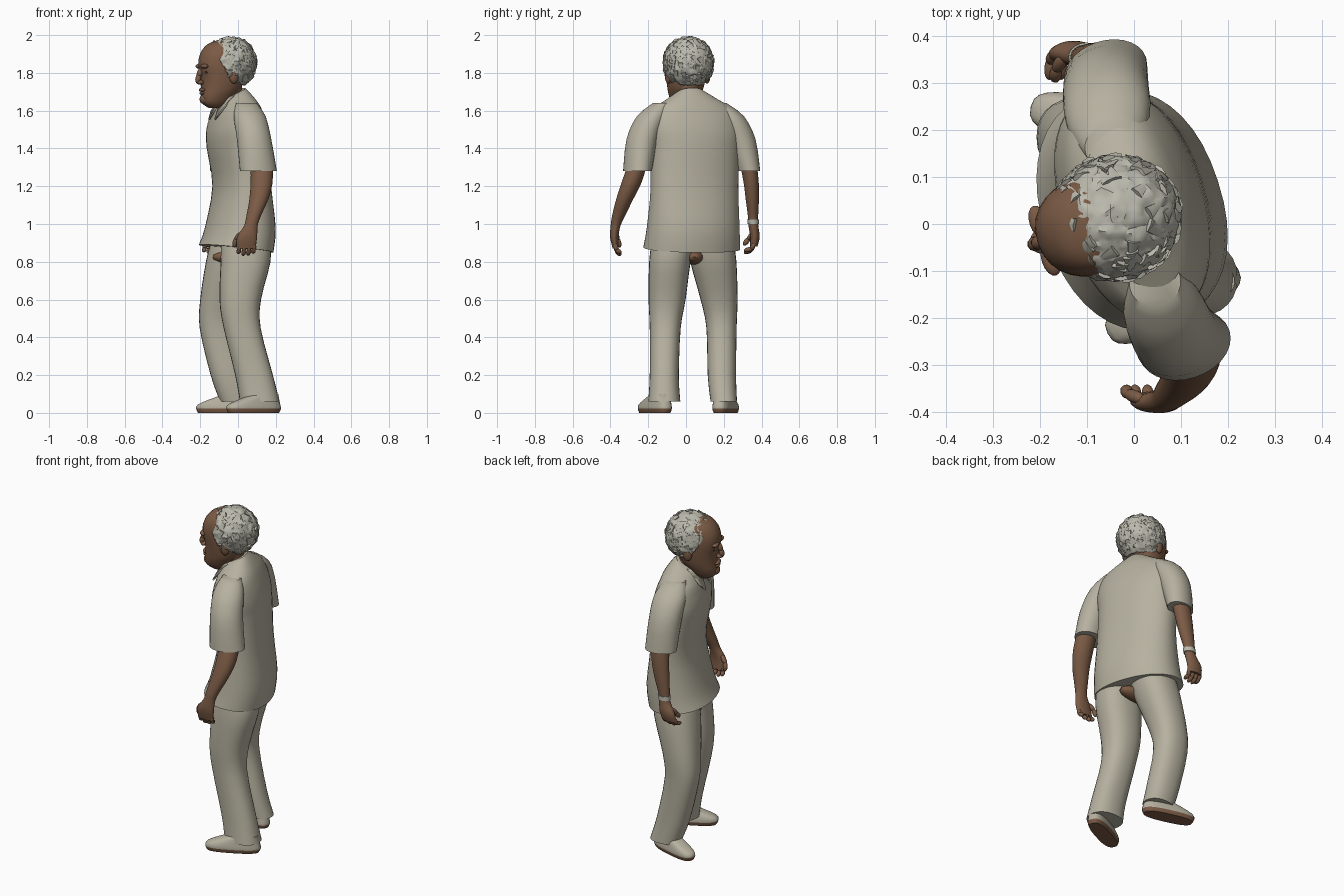
import bpy, bmesh, math, random
from mathutils import Matrix, Vector, noise

random.seed(4)
if "Cube" in bpy.data.objects:
    bpy.data.objects.remove(bpy.data.objects["Cube"])


def material(name, rgb):
    m = bpy.data.materials.new(name)
    m.use_nodes = True
    m.diffuse_color = (*rgb, 1)
    m.node_tree.nodes["Principled BSDF"].inputs["Base Color"].default_value = (*rgb, 1)
    return m


CLOTH = material("beige cloth", (0.47, 0.44, 0.35))
HAIR = material("grey hair", (0.50, 0.49, 0.42))
SKIN = material("brown skin", (0.20, 0.105, 0.06))
DARK = material("dark eye", (0.05, 0.03, 0.02))
YAW = math.radians(18)
HEAD = Matrix.Translation((-0.05, 0.01, 0)) @ Matrix.Rotation(YAW, 4, 'Z')


def finish(name, bm, mats, matrix=None, angle=40):
    if matrix:
        bm.transform(matrix)
    bmesh.ops.recalc_face_normals(bm, faces=bm.faces)
    me = bpy.data.meshes.new(name)
    bm.to_mesh(me)
    bm.free()
    for m in mats:
        me.materials.append(m)
    ob = bpy.data.objects.new(name, me)
    bpy.context.collection.objects.link(ob)
    bpy.ops.object.select_all(action='DESELECT')
    ob.select_set(True)
    bpy.context.view_layer.objects.active = ob
    bpy.ops.object.shade_smooth_by_angle(angle=math.radians(angle))
    return ob


def smooth_rings(rings, steps):
    """Blend the given sections with a Catmull-Rom spline."""
    out, last = [], len(rings) - 1
    for i in range(last):
        a, b, c, d = (Vector(rings[min(max(i + k, 0), last)]) for k in (-1, 0, 1, 2))
        for s in range(steps):
            t = s / steps
            out.append(b + (c - a) * t / 2 + (a - 2.5 * b + 2 * c - d / 2) * t ** 2
                       + (1.5 * (b - c) + (d - a) / 2) * t ** 3)
    return out + [Vector(rings[-1])]


def loft(name, rings, mats, yaw=0, power=2, sides=28, steps=3, tilt=None, matrix=None, rule=None):
    """Skin level sections (x, y, z, depth, width); tilt gives the slope at height z."""
    bm, loops = bmesh.new(), []
    for x, y, z, rx, ry in smooth_rings(rings, steps):
        loop = []
        for k in range(sides):
            c, s = math.cos(k * math.tau / sides), math.sin(k * math.tau / sides)
            u = math.copysign(abs(c) ** (2 / power), c) * rx
            v = math.copysign(abs(s) ** (2 / power), s) * ry
            dz = tilt(z) * u if tilt else 0
            loop.append(bm.verts.new((x + u * math.cos(yaw) - v * math.sin(yaw),
                                      y + u * math.sin(yaw) + v * math.cos(yaw), z + dz)))
        loops.append(loop)
    for a, b in zip(loops, loops[1:]):
        for k in range(sides):
            j = (k + 1) % sides
            bm.faces.new((a[k], a[j], b[j], b[k]))
    bm.faces.new(loops[0])
    bm.faces.new(loops[-1])
    if rule:
        for f in bm.faces:
            f.material_index = rule(f.calc_center_median())
    return finish(name, bm, mats, matrix)


def blob(name, centre, radii, mat, matrix=None):
    bm = bmesh.new()
    bmesh.ops.create_uvsphere(bm, u_segments=16, v_segments=10, radius=1)
    bm.transform(Matrix.Translation(centre) @ Matrix.Diagonal((*radii, 1)))
    return finish(name, bm, [mat], matrix)


def chain(name, points, radius, mat, matrix=None):
    """Rounded segments joining the points, for fingers and the nose."""
    bm = bmesh.new()
    for p, q in zip(map(Vector, points), map(Vector, points[1:])):
        turn = (q - p).to_track_quat('Z', 'Y').to_matrix().to_4x4()
        size = Matrix.Diagonal((radius, radius, (q - p).length / 2 + radius * 0.7, 1))
        bmesh.ops.create_uvsphere(bm, u_segments=10, v_segments=8, radius=1,
                                  matrix=Matrix.Translation((p + q) / 2) @ turn @ size)
    return finish(name, bm, [mat], matrix)


# Shirt body, with a hem that rises and a collar that drops at the front
def shirt_slope(z):
    return max(0, (z - 1.6) * 5) - max(0, (0.96 - z) * 1.3)


loft("shirt_body", [
    (-0.01, 0.03, 0.87, 0.185, 0.26), (0.012, 0.038, 0.98, 0.175, 0.25),
    (0.02, 0.045, 1.20, 0.14, 0.238), (0.0, 0.045, 1.40, 0.15, 0.245),
    (-0.005, 0.04, 1.50, 0.145, 0.255), (-0.005, 0.035, 1.60, 0.115, 0.23),
    (-0.015, 0.025, 1.65, 0.09, 0.15), (-0.03, 0.015, 1.69, 0.068, 0.075)],
    [CLOTH], YAW, 2.2, sides=40, tilt=shirt_slope)

# Short sleeves
loft("left_sleeve", [
    (0.108, -0.257, 1.28, 0.1, 0.073), (0.085, -0.232, 1.45, 0.092, 0.082),
    (0.062, -0.18, 1.57, 0.085, 0.08), (0.045, -0.125, 1.64, 0.055, 0.05)], [CLOTH], YAW)
loft("right_sleeve", [
    (-0.06, 0.327, 1.28, 0.09, 0.063), (-0.06, 0.285, 1.45, 0.092, 0.082),
    (-0.055, 0.228, 1.57, 0.09, 0.078), (-0.05, 0.165, 1.64, 0.055, 0.05)], [CLOTH], YAW)

# Collar flaps: flat tapered plates either side of the opening
for label, side in (("left", -1), ("right", 1)):
    bm = bmesh.new()
    corners = [(-0.02, 0.085, 1.685), (-0.078, 0.018, 1.635), (-0.115, 0.05, 1.555), (-0.09, 0.09, 1.6)]
    bm.faces.new([bm.verts.new((x, y * side, z)) for x, y, z in corners])
    flap = finish(label + "_collar", bm, [CLOTH], Matrix.Translation((0.018, 0.005, 0)) @ HEAD)
    flap.modifiers.new("thickness", 'SOLIDIFY').thickness = 0.009

# Trousers
loft("left_trouser_leg", [
    (0.115, -0.115, 0.06, 0.105, 0.085), (0.085, -0.115, 0.2, 0.1, 0.077),
    (0.022, -0.11, 0.45, 0.098, 0.082), (0.012, -0.1, 0.6, 0.11, 0.098),
    (0.04, -0.085, 0.8, 0.132, 0.11), (0.04, -0.06, 0.92, 0.13, 0.12)], [CLOTH], power=2.3)
loft("right_trouser_leg", [
    (-0.005, 0.2, 0.06, 0.09, 0.07), (-0.05, 0.19, 0.2, 0.095, 0.075),
    (-0.105, 0.188, 0.45, 0.098, 0.08), (-0.095, 0.175, 0.6, 0.105, 0.098),
    (-0.045, 0.145, 0.8, 0.125, 0.122), (-0.02, 0.13, 0.92, 0.12, 0.12)], [CLOTH], power=2.3)
blob("skin_between_legs", (0.0, 0.045, 0.825), (0.135, 0.055, 0.04), SKIN)

# Shoes: light uppers, brown soles
for label, x, y, turn in (("left", 0.083, -0.165, 26), ("right", -0.07, 0.21, -15)):
    place = Matrix.Translation((x, y, 0)) @ Matrix.Rotation(math.radians(turn), 4, 'Z')
    loft(label + "_shoe", [
        (0, 0, 0, 0.145, 0.045), (0, 0, 0.022, 0.155, 0.052), (0.003, 0, 0.045, 0.148, 0.05),
        (0.03, 0, 0.07, 0.115, 0.046), (0.07, 0, 0.1, 0.07, 0.042)],
        [CLOTH, SKIN], power=2.8, steps=2, matrix=place, rule=lambda c: int(c.z < 0.02))

# Arms and palms
loft("left_arm", [
    (0.043, -0.372, 0.87, 0.05, 0.016), (0.048, -0.38, 0.93, 0.053, 0.022),
    (0.068, -0.373, 0.99, 0.036, 0.026), (0.082, -0.358, 1.04, 0.038, 0.034),
    (0.11, -0.325, 1.13, 0.05, 0.045), (0.125, -0.288, 1.22, 0.058, 0.053),
    (0.125, -0.255, 1.32, 0.058, 0.05)], [SKIN])
loft("right_arm", [
    (-0.138, 0.358, 0.88, 0.045, 0.02), (-0.128, 0.365, 0.93, 0.048, 0.025),
    (-0.106, 0.357, 0.99, 0.033, 0.026), (-0.1, 0.355, 1.04, 0.035, 0.027),
    (-0.082, 0.351, 1.13, 0.046, 0.035), (-0.068, 0.345, 1.22, 0.052, 0.04),
    (-0.06, 0.33, 1.32, 0.055, 0.045)], [SKIN])
loft("wristband", [(-0.103, 0.356, 1.0, 0.037, 0.03), (-0.101, 0.355, 1.025, 0.038, 0.031)], [HAIR], steps=1)

# Fingers curl toward the body, thumbs lie in front
for k in range(4):
    x, drop = 0.008 + k * 0.026, 0.01 * abs(k - 1.4)
    chain(f"left_finger_{k + 1}", [(x, -0.374, 0.89), (x - 0.003, -0.368, 0.855 + drop / 2),
                                   (x - 0.006, -0.35, 0.835 + drop)], 0.0125, SKIN)
    x = -0.172 + k * 0.025
    chain(f"right_finger_{k + 1}", [(x, 0.36, 0.895), (x - 0.006, 0.347, 0.86 + drop / 2),
                                    (x - 0.008, 0.315, 0.845 + drop)], 0.0125, SKIN)
chain("left_thumb", [(0.015, -0.372, 0.95), (-0.012, -0.362, 0.92), (-0.018, -0.352, 0.885)], 0.014, SKIN)
chain("right_thumb", [(-0.15, 0.355, 0.95), (-0.165, 0.33, 0.92), (-0.168, 0.31, 0.895)], 0.014, SKIN)

# Neck and head
loft("neck", [(-0.035, 0.012, 1.56, 0.05, 0.05), (-0.04, 0.012, 1.66, 0.058, 0.058),
              (-0.04, 0.012, 1.78, 0.065, 0.07)], [SKIN], YAW)
loft("head", [
    (-0.07, 0, 1.615, 0.04, 0.035), (-0.072, 0, 1.64, 0.072, 0.06), (-0.06, 0, 1.68, 0.09, 0.08),
    (-0.042, 0, 1.72, 0.105, 0.093), (-0.035, 0, 1.78, 0.115, 0.103), (-0.032, 0, 1.84, 0.131, 0.108),
    (-0.028, 0, 1.90, 0.125, 0.105), (-0.02, 0, 1.95, 0.095, 0.085), (-0.01, 0, 1.975, 0.04, 0.04)],
    [SKIN], power=2.2, matrix=HEAD)
chain("nose", [(-0.152, 0, 1.82), (-0.166, 0, 1.785), (-0.172, 0, 1.755)], 0.016, SKIN, HEAD)
blob("nostrils", (-0.158, 0, 1.75), (0.02, 0.025, 0.013), SKIN, HEAD)
blob("upper_lip", (-0.146, 0, 1.71), (0.017, 0.035, 0.011), SKIN, HEAD)
blob("lower_lip", (-0.145, 0, 1.692), (0.015, 0.03, 0.009), SKIN, HEAD)
blob("chin", (-0.135, 0, 1.66), (0.024, 0.035, 0.026), SKIN, HEAD)
for label, side in (("left", -1), ("right", 1)):
    blob(label + "_brow", (-0.147, side * 0.042, 1.835), (0.02, 0.036, 0.013), SKIN, HEAD)
    blob(label + "_eye", (-0.136, side * 0.042, 1.803), (0.011, 0.018, 0.009), DARK, HEAD)
    blob(label + "_ear", (-0.005, side * 0.108, 1.785), (0.026, 0.017, 0.042), SKIN, HEAD)


# Hair: a lumpy cap trimmed along the hairline, with small overlapping locks
def below_hairline(p):
    return p.z < 1.735 + max(0, -p.x) * 1.6


CENTRE, SIZE = Vector((0.008, 0, 1.853)), Vector((0.142, 0.132, 0.139))
bm = bmesh.new()
bmesh.ops.create_icosphere(bm, subdivisions=5, radius=1)
for v in bm.verts:
    lump = noise.noise(v.co * 4) * 0.05 + noise.noise(v.co * 9) * 0.05
    v.co = CENTRE + v.co * SIZE * (1 + lump)
bmesh.ops.delete(bm, geom=[f for f in bm.faces if below_hairline(f.calc_center_median())], context='FACES')
cap = finish("hair_cap", bm, [HAIR], HEAD, 30)
thick = cap.modifiers.new("thickness", 'SOLIDIFY')
thick.thickness, thick.offset = 0.02, -1

bm = bmesh.new()
for k in range(150):
    n = Vector((random.gauss(0, 1), random.gauss(0, 1), random.gauss(0, 1))).normalized()
    p = CENTRE + n * SIZE
    if n.z > 0.8 or below_hairline(p - Vector((0, 0, 0.012))):
        continue
    swirl = Vector((random.uniform(-0.6, 0.6), random.uniform(-0.6, 0.6), -1))
    down = (swirl - n * swirl.dot(n)).normalized()
    frame = Matrix((n.cross(down), n, down)).transposed().to_4x4()
    bmesh.ops.create_cone(bm, cap_ends=True, segments=6, radius1=0.016, radius2=0.003, depth=0.05,
                          matrix=Matrix.Translation(p) @ frame @ Matrix.Diagonal((1, 0.4, 1, 1)))
finish("hair_locks", bm, [HAIR], HEAD, 30)
